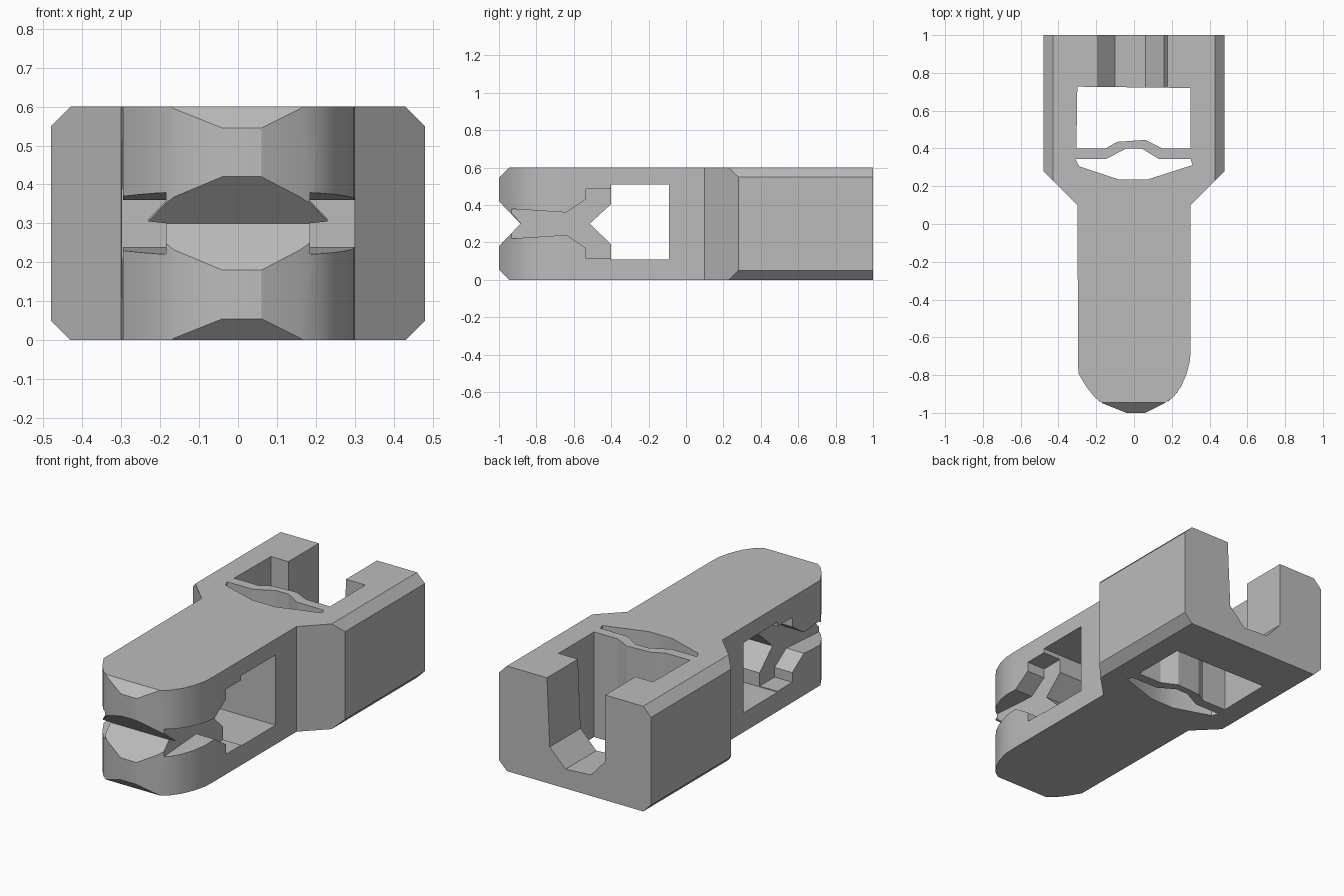
import bpy, bmesh, math
from mathutils import Vector

cube = bpy.data.objects.get("Cube")
if cube:
    bpy.data.objects.remove(cube, do_unlink=True)

grey = bpy.data.materials.new("plain_grey")
grey.use_nodes = True
colour = (0.5, 0.5, 0.5, 1)
grey.diffuse_color = colour
grey.node_tree.nodes["Principled BSDF"].inputs["Base Color"].default_value = colour

PLACE = {
    "x": lambda a, b, t: (t, a, b),
    "y": lambda a, b, t: (a, t, b),
    "z": lambda a, b, t: (a, b, t),
}


def prism(name, outline, axis, low, high):
    """Extrude a flat outline along an axis."""
    bm = bmesh.new()
    put = PLACE[axis]
    base = bm.faces.new([bm.verts.new(put(a, b, low)) for a, b in outline])
    out = bmesh.ops.extrude_face_region(bm, geom=[base])
    move = Vector(put(0, 0, high - low))
    verts = [g for g in out["geom"] if isinstance(g, bmesh.types.BMVert)]
    bmesh.ops.translate(bm, vec=move, verts=verts)
    bmesh.ops.recalc_face_normals(bm, faces=bm.faces)
    mesh = bpy.data.meshes.new(name)
    bm.to_mesh(mesh)
    bm.free()
    mesh.materials.append(grey)
    obj = bpy.data.objects.new(name, mesh)
    bpy.context.collection.objects.link(obj)
    return obj


def activate(obj):
    bpy.ops.object.select_all(action="DESELECT")
    obj.select_set(True)
    bpy.context.view_layer.objects.active = obj


def cut(outline, axis, low, high):
    """Cut a prism out of the clip and discard the cutter."""
    cutter = prism("cutter", outline, axis, low, high)
    cutter.hide_render = True
    activate(clip)
    mod = clip.modifiers.new("cut", "BOOLEAN")
    mod.operation = "DIFFERENCE"
    mod.solver = "EXACT"
    mod.object = cutter
    bpy.ops.object.modifier_apply(modifier=mod.name)
    bpy.data.objects.remove(cutter, do_unlink=True)


# Clip body: rounded tongue widening into a square housing
clip = prism("clip_body", [
    (-.48, 1), (-.48, .28), (-.3, .1), (-.295, -.79), (-.25, -.865),
    (-.21, -.915), (-.165, -.95), (-.04, -1), (.06, -1), (.16, -.95),
    (.21, -.915), (.25, -.86), (.28, -.79), (.297, -.72), (.3, -.65),
    (.3, .1), (.48, .28), (.48, 1)], "z", 0, .6)

# Long bevels on the housing edges, and bevels at the tip of the tongue
for side in (-1, 1):
    for up in (-1, 1):
        cut([(side * a, .3 + up * b) for a, b in
             ((.42, .31), (.49, .24), (.49, .31))], "y", 0, 1.1)
for up in (-1, 1):
    cut([(a, .3 + up * b) for a, b in
         ((-.935, .31), (-1.01, .235), (-1.01, .31))], "x", -.5, .5)

# Side window with a pointed inner end, and the wedge mouth
cut([(-.09, .11), (-.09, .51), (-.4, .51), (-.4, .405), (-.515, .3),
     (-.4, .19), (-.4, .11)], "x", -.6, .6)
cut([(-.885, .3), (-1.115, .54), (-1.115, .06)], "x", -.6, .6)

# Stepped jaw notches either side of the central rib
upper = [(-.3, .185), (-.535, .185), (-.535, .13), (-.64, .06), (-1.1, .09)]
notch = [(a, .3 + b) for a, b in upper] + [(a, .3 - b) for a, b in reversed(upper)]
cut(notch, "x", .185, .5)
cut(notch, "x", -.5, -.185)

# Housing well, with a raised front wall, and the slot behind its spring
cut([(-.305, .4), (-.15, .4), (-.09, .435), (.06, .445), (.15, .4),
     (.3, .4), (.3, .72), (-.3, .727)], "z", -.1, .7)
cut([(-.31, .343), (-.15, .343), (-.04, .4), (.04, .4), (.13, .345),
     (.3, .345), (.31, .312), (.07, .235), (-.08, .235), (-.29, .305)],
    "z", -.1, .7)

# Open channel through the back wall
cut([(-.19, .7), (-.19, .22), (-.1, .12), (.06, .11), (.16, .21),
     (.182, .7)], "y", .6, 1.1)

activate(clip)
bpy.ops.object.shade_smooth_by_angle(angle=math.radians(25))

# Thin lips that carry the upper mouth face over the notches
for name, side in (("left_lip", 1), ("right_lip", -1)):
    lip = prism(name, [(.18, -.885), (.23, -.89), (.18, -.94)], "z", 0, .006)
    for v in lip.data.vertices:
        v.co.z += .3 + (-.885 - v.co.y) * 1.04
        v.co.x *= side
    if side < 0:
        lip.data.flip_normals()
